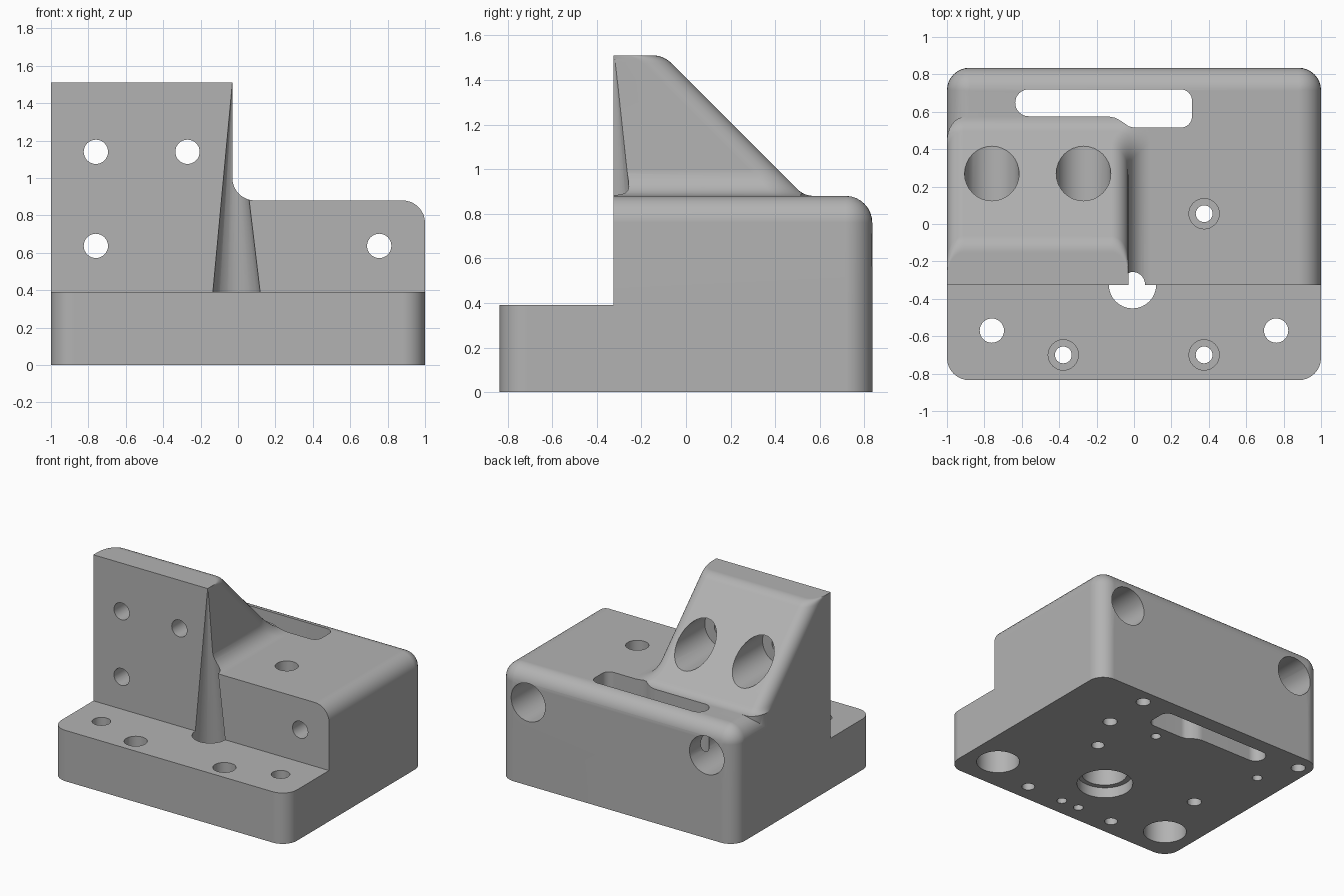
import bpy, bmesh
from math import sin, cos, pi, sqrt

if "Cube" in bpy.data.objects:
    bpy.data.objects.remove(bpy.data.objects["Cube"], do_unlink=True)

grey = bpy.data.materials.new("machined_grey")
grey.use_nodes = True
grey.diffuse_color = (0.45, 0.45, 0.45, 1)
grey.node_tree.nodes["Principled BSDF"].inputs["Base Color"].default_value = (0.45, 0.45, 0.45, 1)


def loft(name, rings):
    """Closed solid through rings that share one point count."""
    bm = bmesh.new()
    loops = [[bm.verts.new(p) for p in ring] for ring in rings]
    n = len(loops[0])
    for a, b in zip(loops, loops[1:]):
        for i in range(n):
            j = (i + 1) % n
            bm.faces.new((a[i], a[j], b[j], b[i]))
    bm.faces.new(loops[0][::-1])
    bm.faces.new(loops[-1])
    bmesh.ops.recalc_face_normals(bm, faces=bm.faces)
    mesh = bpy.data.meshes.new(name)
    bm.to_mesh(mesh)
    bm.free()
    mesh.materials.append(grey)
    obj = bpy.data.objects.new(name, mesh)
    bpy.context.collection.objects.link(obj)
    return obj


def arc(cx, cy, rx, ry, start, sweep=90, steps=8):
    angles = [(start + sweep * i / steps) * pi / 180 for i in range(steps + 1)]
    return [(cx + rx * cos(a), cy + ry * sin(a)) for a in angles]


def plan(z, x0, x1, y0, y1, rx, ry, front=0):
    """Rounded rectangle at height z; the front corners may be sharp."""
    pts = arc(x1 - rx, y1 - ry, rx, ry, 0) + arc(x0 + rx, y1 - ry, rx, ry, 90)
    if front:
        pts += arc(x0 + front, y0 + front, front, front, 180)
        pts += arc(x1 - front, y0 + front, front, front, 270)
    else:
        pts += [(x0, y0), (x1, y0)]
    return [(x, y, z) for x, y in pts]


def combine(body, other, operation):
    mod = body.modifiers.new("combine", 'BOOLEAN')
    mod.operation = operation
    mod.solver = 'EXACT'
    mod.object = other
    bpy.context.view_layer.objects.active = body
    bpy.ops.object.modifier_apply(modifier=mod.name)
    bpy.data.objects.remove(other, do_unlink=True)


def circle(cx, cy, r):
    return arc(cx, cy, r, r, 0, 360, 32)[:-1]


def drill_z(x, y, r, z0, z1):
    ring = circle(x, y, r)
    combine(body, loft("cutter", [[(a, b, z) for a, b in ring] for z in (z0, z1)]), 'DIFFERENCE')


def drill_y(x, z, r, y0, y1):
    ring = circle(x, z, r)
    combine(body, loft("cutter", [[(a, y, b) for a, b in ring] for y in (y0, y1)]), 'DIFFERENCE')


FRONT, BACK, STEP, DECK, TOP, R = -0.325, 0.835, 0.39, 0.88, 1.51, 0.12

# Base slab
body = loft("mounting_block", [plan(z, -1, 1, -BACK, BACK, R, R, R) for z in (0, STEP)])

# Raised rear block with rounded top edges
rings = [plan(0.2, -1, 1, FRONT, BACK, R, R)]
for i in range(9):
    a = i / 8 * pi / 2
    inset = R * (1 - cos(a))
    r = max(R - inset, 0.004)
    rings.append(plan(DECK - R + R * sin(a), -1 + inset, 1 - inset, FRONT, BACK - inset, r, r))
combine(body, loft("rear_block", rings), 'UNION')


# Sloped tower, flared into the deck and rounded at the crest
def tower_back(z):
    h = z - DECK
    if h < 0.029:
        return 0.571 - sqrt(max(0, 0.01 - (0.1 - h) ** 2))
    if z > 1.475:
        return -0.15 + sqrt(max(0, R * R - (z - 1.39) ** 2))
    return 0.53 - h


def tower_ring(z):
    h = min(z - DECK, R)
    flare = R - sqrt(max(0, R * R - (R - h) ** 2))
    return plan(z, -1, -0.03 + flare, FRONT, tower_back(z), 0.09, 0.13)


heights = [DECK + R * (1 - cos(i / 10 * pi / 2)) for i in range(11)]
heights += [1.39 + R * sin((45 + 45 * i / 6) * pi / 180) for i in range(7)]
rings = [tower_ring(z) for z in heights]
rings.insert(0, [(x, y, 0.6) for x, y, z in rings[0]])
combine(body, loft("tower", rings), 'UNION')

# Stepped slot through the deck
slot = arc(0.25, 0.66, 0.06, 0.06, 0) + arc(-0.563, 0.648, 0.072, 0.072, 90, 180, 16)
slot += [(-0.14, 0.576), (-0.1, 0.568), (-0.06, 0.545), (-0.03, 0.523), (0, 0.515)]
slot += arc(0.25, 0.575, 0.06, 0.06, 270)
combine(body, loft("cutter", [[(x, y, z) for x, y in slot] for z in (-0.1, 1.1)]), 'DIFFERENCE')

# Tapered bore on the front wall, with a recess underneath
rings = []
for z in (-0.1, 1.55):
    t = z - STEP
    ring = circle(-0.008 - 0.0134 * t, FRONT, 0.1265 - 0.1065 * t)
    rings.append([(x, y, z) for x, y in ring])
combine(body, loft("cutter", rings), 'DIFFERENCE')
drill_z(-0.008, FRONT, 0.195, -0.1, 0.08)

# Horizontal bolt holes with wide rear recesses
for x, z in ((-0.76, 1.14), (-0.27, 1.14), (-0.76, 0.637), (0.755, 0.637)):
    drill_y(x, z, 0.065, -0.6, 1)
    drill_y(x, z, 0.146, -0.05, 1)

# Vertical bolt holes recessed from below
for x in (-0.76, 0.76):
    drill_z(x, -0.57, 0.065, -0.1, 0.6)
    drill_z(x, -0.57, 0.15, -0.1, 0.18)

# Small through holes recessed from above
for x, y, top in ((-0.378, -0.7, STEP), (0.375, -0.7, STEP), (0.375, 0.055, DECK)):
    drill_z(x, y, 0.045, -0.1, 1.1)
    drill_z(x, y, 0.081, top - 0.15, 1.1)

# Blind holes in the underside
for x, y in ((0.52, 0.72), (0.52, 0.36), (-0.9, 0.71), (-0.65, -0.12)):
    drill_z(x, y, 0.05, -0.1, 0.25)
for x, y in ((0.145, 0.41), (-0.77, 0.42), (0.07, -0.7), (-0.08, -0.7)):
    drill_z(x, y, 0.035, -0.1, 0.2)

# Smooth fillets, crisp edges
bpy.ops.object.select_all(action='DESELECT')
body.select_set(True)
bpy.context.view_layer.objects.active = body
bpy.ops.object.shade_smooth_by_angle(angle=pi / 6)
weighted = body.modifiers.new("even_shading", 'WEIGHTED_NORMAL')
weighted.keep_sharp = True
